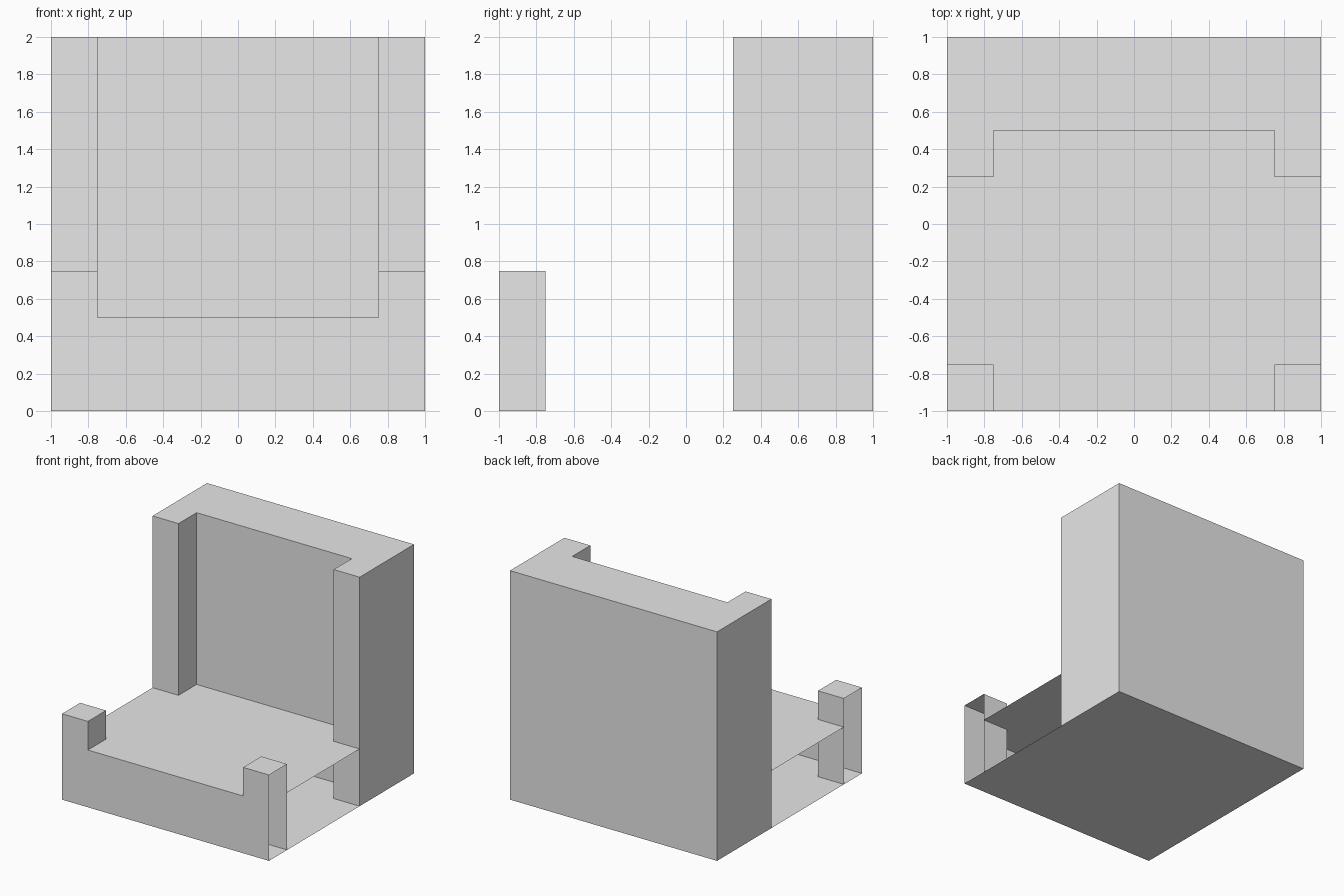
import bpy
import bmesh
from mathutils import Vector

cube = bpy.data.objects.get("Cube")
if cube:
    bpy.data.objects.remove(cube, do_unlink=True)

# Single plain grey
GREY = (0.8, 0.8, 0.8, 1.0)
grey = bpy.data.materials.new("plain_grey")
grey.use_nodes = True
grey.diffuse_color = GREY
grey.node_tree.nodes["Principled BSDF"].inputs["Base Color"].default_value = GREY

SIDES = {
    "left": Vector((1, 0, 0)), "right": Vector((-1, 0, 0)),
    "back": Vector((0, 1, 0)), "front": Vector((0, -1, 0)),
    "top": Vector((0, 0, 1)), "bottom": Vector((0, 0, -1)),
}


def open_box(name, low, high, keep):
    """Box between two corners that keeps only the named sides."""
    low, high = Vector(low), Vector(high)
    bm = bmesh.new()
    bmesh.ops.create_cube(bm, size=1)
    bm.normal_update()
    unwanted = [f for f in bm.faces
                if not any(f.normal.dot(SIDES[s]) > 0.9 for s in keep)]
    bmesh.ops.delete(bm, geom=unwanted, context="FACES")
    size, middle = high - low, (high + low) / 2
    for v in bm.verts:
        v.co = Vector(a * b for a, b in zip(v.co, size)) + middle
    mesh = bpy.data.meshes.new(name)
    bm.to_mesh(mesh)
    bm.free()
    mesh.materials.append(grey)
    obj = bpy.data.objects.new(name, mesh)
    bpy.context.collection.objects.link(obj)
    return obj


# Hollow seat, open at both ends and notched around the front posts
open_box("seat_base", (-1, -1, 0), (1, 1, 0.5), ["bottom"])
open_box("seat_deck", (-1, -0.75, 0), (1, 0.75, 0.5), ["top"])
open_box("seat_front", (-0.75, -1, 0), (0.75, -0.75, 0.5), ["front", "top"])

# Thick backrest between the rear posts
open_box("backrest", (-0.75, 0.5, 0), (0.75, 1, 2), ["front", "back", "top"])

# Posts on each side; the front ones have no outer face
for outer, inner, x in (("left", "right", 0.75), ("right", "left", -1)):
    open_box(outer + "_front_post", (x, -1, 0), (x + 0.25, -0.75, 0.75),
             ["front", "back", "top", inner])
    open_box(outer + "_rear_post", (x, 0.25, 0), (x + 0.25, 1, 2),
             ["front", "back", "top", inner, outer])
